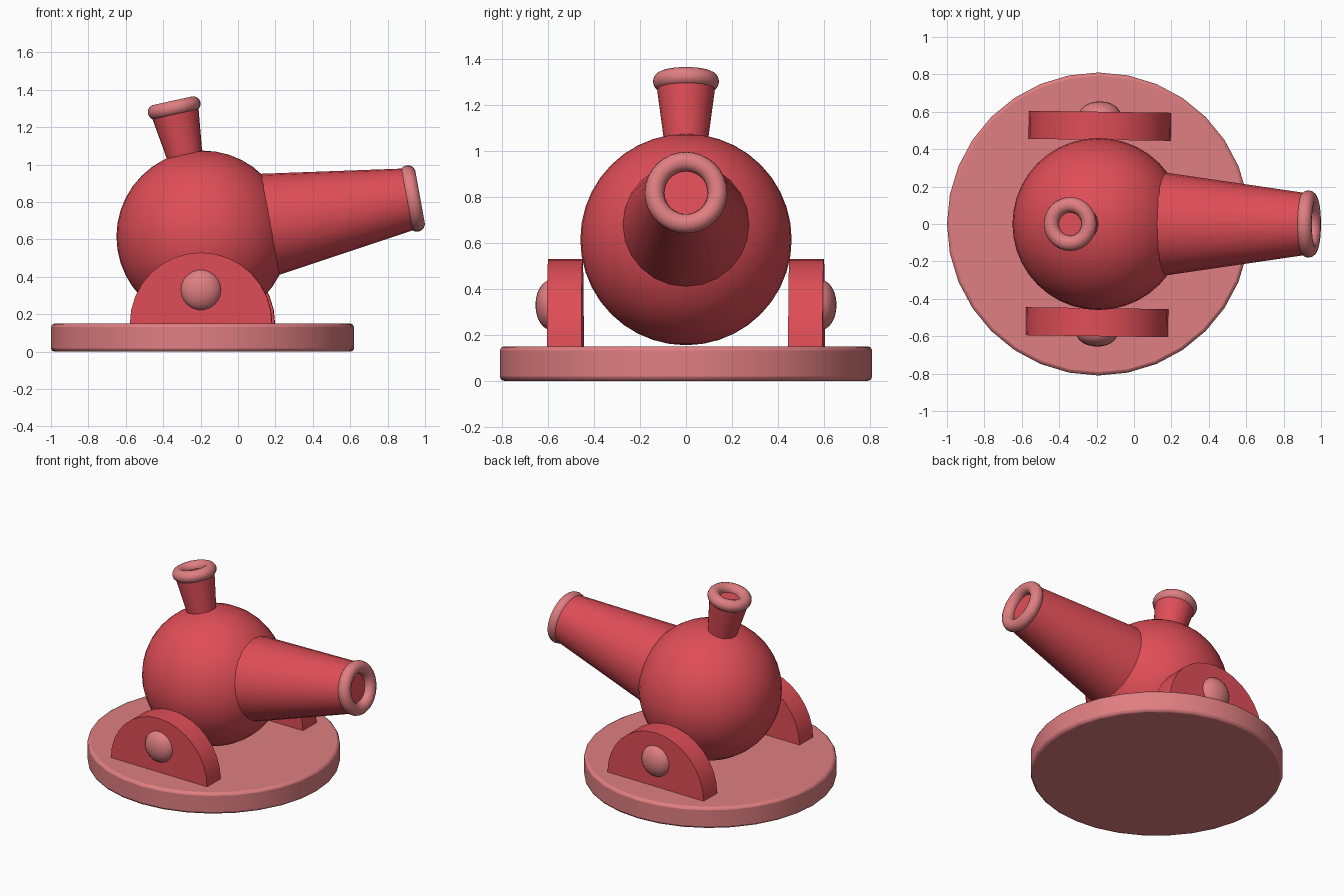
import bpy, bmesh
from math import sin, cos, pi, radians
from mathutils import Vector, Matrix

if "Cube" in bpy.data.objects:
    bpy.data.objects.remove(bpy.data.objects["Cube"])

BODY = Vector((-0.19, 0, 0.615))


def material(name, rgb):
    m = bpy.data.materials.new(name)
    m.diffuse_color = (*rgb, 1)
    m.use_nodes = True
    m.node_tree.nodes["Principled BSDF"].inputs["Base Color"].default_value = m.diffuse_color
    return m


RED = material("red", (0.74, 0.075, 0.095))
PINK = material("pink", (0.74, 0.21, 0.22))


def finish(name, mat, smooth_angle=35):
    ob = bpy.context.object
    ob.name = ob.data.name = name
    ob.data.materials.append(mat)
    bpy.ops.object.shade_smooth_by_angle(angle=radians(smooth_angle))
    return ob


def axis(tilt):
    """Direction in the xz plane, tilted from vertical towards +x."""
    return Vector((sin(tilt), 0, cos(tilt)))


def tube_with_rim(name, rim_name, tilt, start, end, r_start, r_end, rim_at, major, minor):
    """Tapered tube radiating from the body centre, with a rounded rim."""
    d = axis(tilt)
    bpy.ops.mesh.primitive_cone_add(vertices=24, radius1=r_start, radius2=r_end,
                                    depth=end - start,
                                    location=BODY + d * (start + end) / 2,
                                    rotation=(0, tilt, 0))
    finish(name, RED)
    bpy.ops.mesh.primitive_torus_add(major_radius=major, minor_radius=minor,
                                     major_segments=32, minor_segments=14,
                                     location=BODY + d * rim_at,
                                     rotation=(0, tilt, 0))
    finish(rim_name, PINK, 60)


# Round base plate with softened edges
bpy.ops.mesh.primitive_cylinder_add(vertices=32, radius=0.81, depth=0.15,
                                    location=(BODY.x, 0, 0.075))
base = finish("base_plate", PINK)
bev = base.modifiers.new("bevel", 'BEVEL')
bev.width = 0.018
bev.segments = 2
bev.limit_method = 'ANGLE'

# Round body
bpy.ops.mesh.primitive_uv_sphere_add(segments=40, ring_count=20, radius=0.46, location=BODY)
finish("body", RED)

# Main barrel and rear chimney
tube_with_rim("barrel", "muzzle_rim", radians(79.7), 0.365, 1.13,
              0.275, 0.165, 1.141, 0.1375, 0.0425)
tube_with_rim("chimney", "chimney_rim", radians(-12.4), 0.42, 0.70,
              0.093, 0.13, 0.704, 0.103, 0.041)

# Half-round side brackets and their domed bolts, turned very slightly
turn = Matrix.Translation((BODY.x, 0, 0)) @ Matrix.Rotation(radians(-0.8), 4, 'Z')
for side, label in ((-1, "front"), (1, "back")):
    bm = bmesh.new()
    n = 16
    arc = [bm.verts.new((0.38 * cos(pi * i / n), -0.075, 0.15 + 0.38 * sin(pi * i / n)))
           for i in range(n + 1)]
    face = bm.faces.new(arc)
    ext = bmesh.ops.extrude_face_region(bm, geom=[face])
    bmesh.ops.translate(bm, vec=(0, 0.15, 0),
                        verts=[v for v in ext["geom"] if isinstance(v, bmesh.types.BMVert)])
    bmesh.ops.recalc_face_normals(bm, faces=bm.faces)
    mesh = bpy.data.meshes.new(label)
    bm.to_mesh(mesh)
    bm.free()
    bracket = bpy.data.objects.new(label, mesh)
    bpy.context.collection.objects.link(bracket)
    bracket.matrix_world = turn @ Matrix.Translation((0, side * 0.525, 0))
    bpy.ops.object.select_all(action='DESELECT')
    bracket.select_set(True)
    bpy.context.view_layer.objects.active = bracket
    finish(label + "_bracket", RED)

    bpy.ops.mesh.primitive_uv_sphere_add(segments=24, ring_count=12, radius=0.11)
    bolt = finish(label + "_bolt", PINK)
    bolt.matrix_world = (turn @ Matrix.Translation((0, side * 0.585, 0.33))
                         @ Matrix.Diagonal((1, 0.64, 1, 1)))
